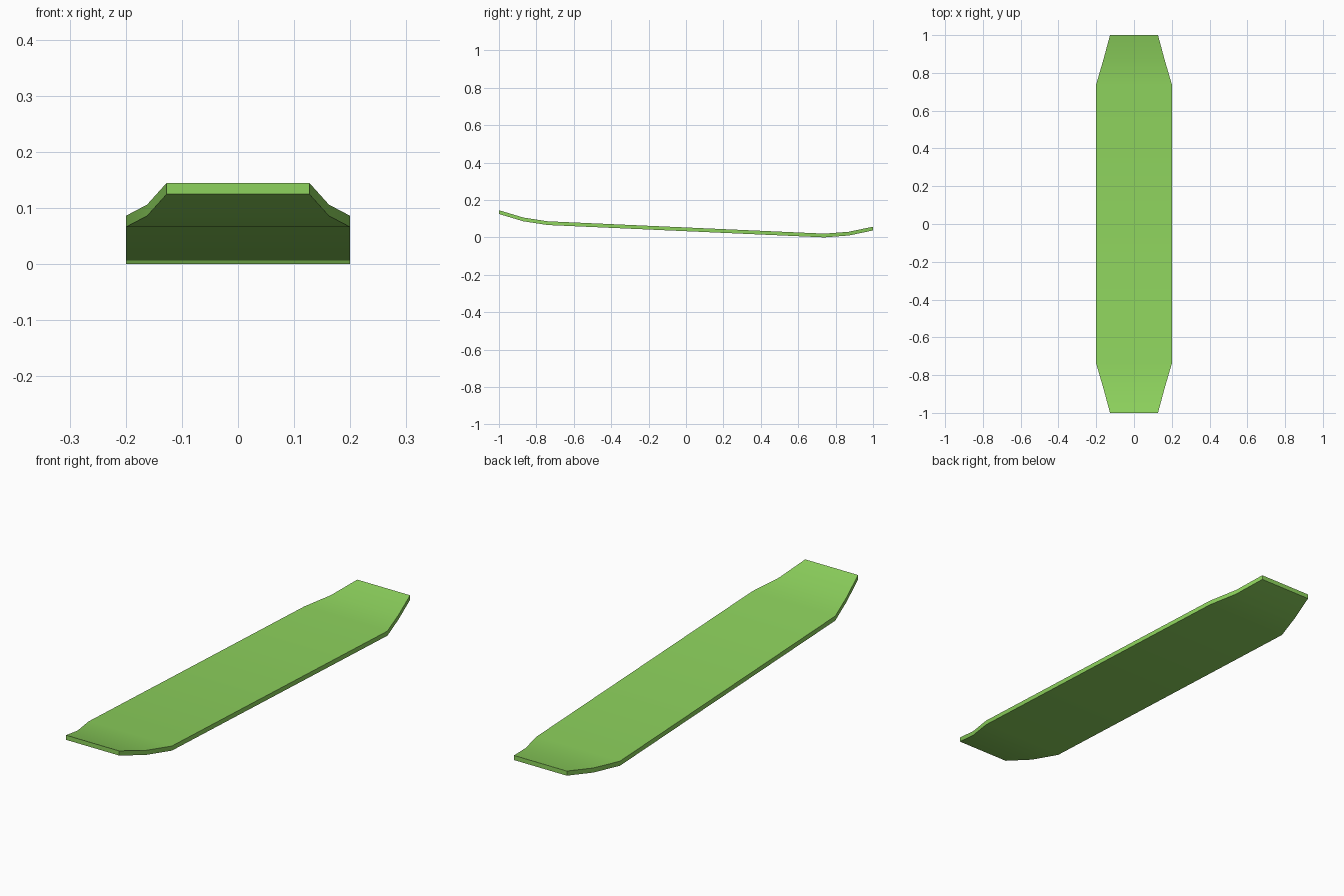
import bpy, bmesh, math

if "Cube" in bpy.data.objects:
    bpy.data.objects.remove(bpy.data.objects["Cube"])

THICK = 0.02
# Stations along the deck: y, half width, underside height
STATIONS = [
    (-1.0, 0.127, 0.125),
    (-0.87, 0.162, 0.086),
    (-0.74, 0.2, 0.066),
    (0.74, 0.2, 0.0),
    (0.87, 0.162, 0.01),
    (1.0, 0.127, 0.037),
]

# Deck: loft a thin rectangular section through the stations
bm = bmesh.new()
rings = [[bm.verts.new(co) for co in ((-w, y, z), (w, y, z), (w, y, z + THICK), (-w, y, z + THICK))]
         for y, w, z in STATIONS]
for a, b in zip(rings, rings[1:]):
    for i in range(4):
        j = (i + 1) % 4
        bm.faces.new((a[i], a[j], b[j], b[i]))
bm.faces.new(rings[0])
bm.faces.new(rings[-1])
bmesh.ops.recalc_face_normals(bm, faces=bm.faces)

mesh = bpy.data.meshes.new("skateboard_deck")
bm.to_mesh(mesh)
bm.free()
deck = bpy.data.objects.new("skateboard_deck", mesh)
bpy.context.collection.objects.link(deck)

# Green finish
mat = bpy.data.materials.new("green")
mat.diffuse_color = (0.27, 0.65, 0.11, 1)
mat.use_nodes = True
mat.node_tree.nodes["Principled BSDF"].inputs["Base Color"].default_value = mat.diffuse_color
mesh.materials.append(mat)

# Smooth curved top and underside, sharp rim
bpy.context.view_layer.objects.active = deck
deck.select_set(True)
bpy.ops.object.shade_smooth_by_angle(angle=math.radians(30))
